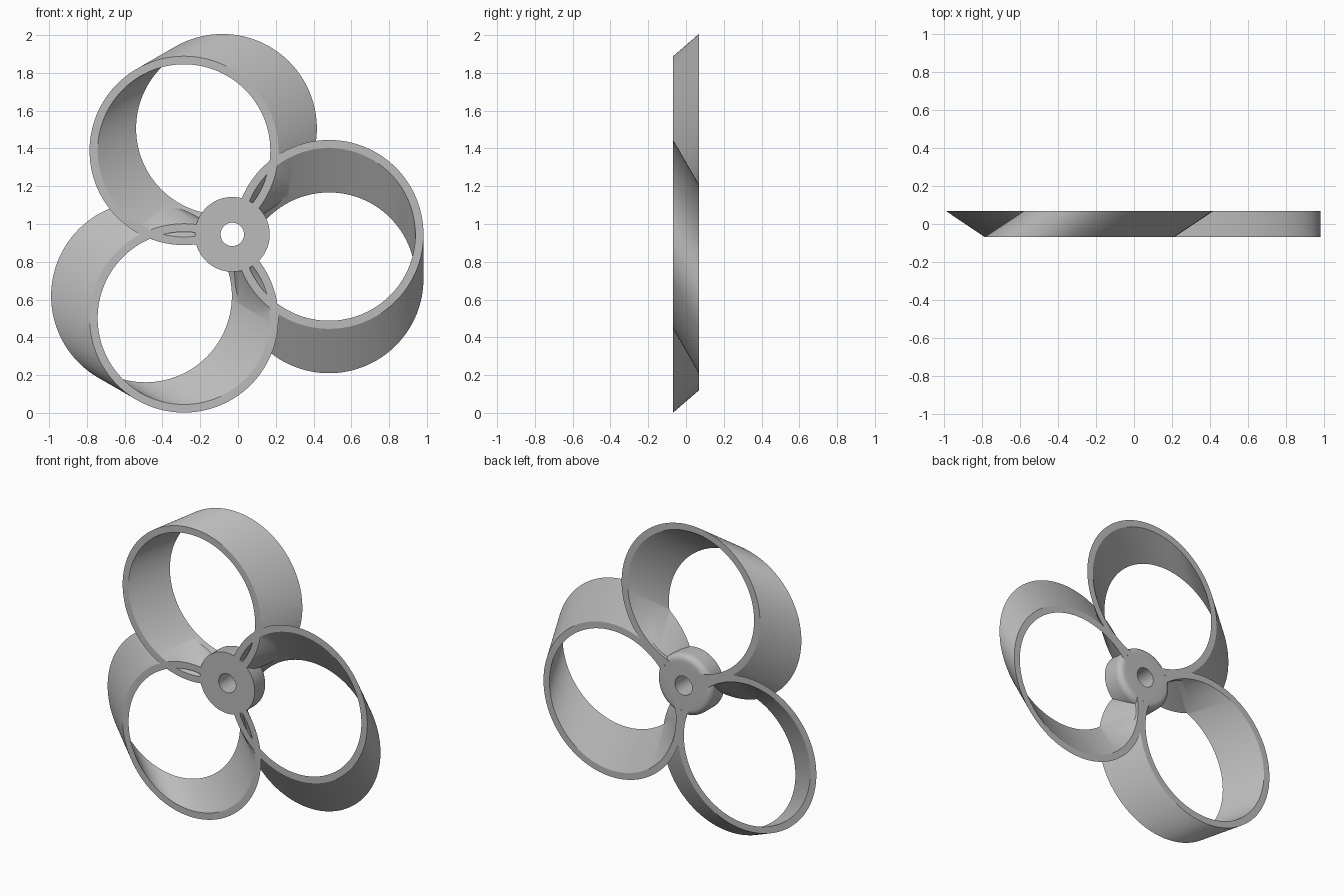
import bpy, bmesh, math

if "Cube" in bpy.data.objects:
    bpy.data.objects.remove(bpy.data.objects["Cube"])

HUB = (-0.03, 0.945)      # hub axis in x, z
Y0, Y1 = -0.068, 0.068    # front and back planes
SEG = 128

grey = bpy.data.materials.new("plain grey")
grey.diffuse_color = (0.5, 0.5, 0.5, 1)
grey.use_nodes = True
grey.node_tree.nodes["Principled BSDF"].inputs["Base Color"].default_value = grey.diffuse_color


def loft(name, loops):
    """Skin a closed chain of circles (cx, cz, y, radius) into a ring solid."""
    bm = bmesh.new()
    rows = []
    for cx, cz, y, r in loops:
        rows.append([bm.verts.new((cx + r * math.cos(2 * math.pi * i / SEG), y,
                                   cz + r * math.sin(2 * math.pi * i / SEG)))
                     for i in range(SEG)])
    for a, b in zip(rows, rows[1:] + rows[:1]):
        for i in range(SEG):
            j = (i + 1) % SEG
            bm.faces.new((a[i], a[j], b[j], b[i]))
    bmesh.ops.recalc_face_normals(bm, faces=bm.faces)
    mesh = bpy.data.meshes.new(name)
    bm.to_mesh(mesh)
    bm.free()
    mesh.materials.append(grey)
    obj = bpy.data.objects.new(name, mesh)
    bpy.context.collection.objects.link(obj)
    return obj


def combine(target, other, operation):
    """Apply a boolean and remove the helper object."""
    mod = target.modifiers.new("combine", 'BOOLEAN')
    mod.object, mod.operation, mod.solver = other, operation, 'EXACT'
    bpy.context.view_layer.objects.active = target
    bpy.ops.object.modifier_apply(modifier=mod.name)
    bpy.data.objects.remove(other)


# Hub: sharp front edge, rounded back edge, narrow bore
BORE, RAD, FILLET = 0.062, 0.198, 0.04
profile = [(Y0, 0.02), (Y0, RAD)]
for k in range(7):
    a = math.pi / 2 * k / 6
    profile.append((Y1 - FILLET + FILLET * math.sin(a), RAD - FILLET + FILLET * math.cos(a)))
profile.append((Y1, 0.02))
propeller = loft("propeller", [(*HUB, y, r) for y, r in profile])

# Three slanted loop blades around the hub
for k in range(3):
    t = 2 * math.pi * k / 3
    fx, fz = HUB[0] + 0.512 * math.cos(t), HUB[1] + 0.512 * math.sin(t)
    bx, bz = fx + 0.235 * math.sin(t), fz - 0.235 * math.cos(t)
    blade = loft("loop_blade", [(fx, fz, Y0, 0.5), (bx, bz, Y1, 0.5),
                                (bx, bz, Y1, 0.457), (fx, fz, Y0, 0.457)])
    combine(propeller, blade, 'UNION')

# Shaft bore through the hub and blade roots
bore = loft("bore_cutter", [(*HUB, Y0 - 0.1, BORE), (*HUB, Y1 + 0.1, BORE),
                            (*HUB, Y1 + 0.1, 0.001), (*HUB, Y0 - 0.1, 0.001)])
core = bmesh.new()
core.from_mesh(bore.data)
bmesh.ops.remove_doubles(core, verts=core.verts, dist=0.0005)
core.to_mesh(bore.data)
core.free()
combine(propeller, bore, 'DIFFERENCE')

bpy.ops.object.select_all(action='DESELECT')
propeller.select_set(True)
bpy.context.view_layer.objects.active = propeller
bpy.ops.object.shade_smooth_by_angle(angle=math.radians(30))
